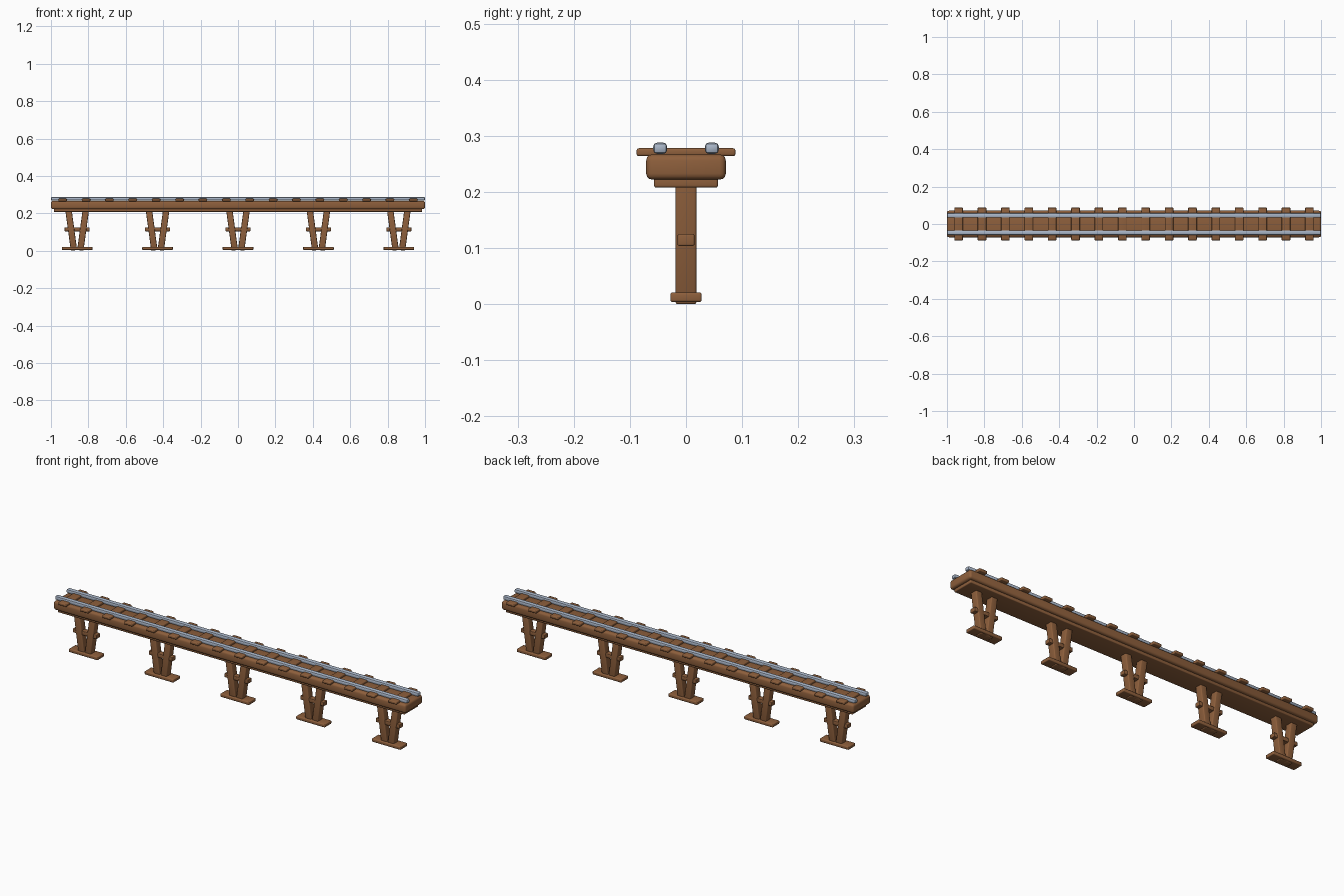
import bpy
import bmesh
import math
from mathutils import Matrix, Vector

cube = bpy.data.objects.get("Cube")
if cube:
    bpy.data.objects.remove(cube, do_unlink=True)


def material(name, color, metallic=0.0):
    mat = bpy.data.materials.new(name)
    mat.use_nodes = True
    mat.diffuse_color = color
    shader = mat.node_tree.nodes["Principled BSDF"]
    shader.inputs["Base Color"].default_value = color
    shader.inputs["Roughness"].default_value = 0.7
    return mat


wood = material("brown_wood", (0.27, 0.115, 0.045, 1))
steel = material("pale_steel", (0.40, 0.47, 0.58, 1))


def beam(name, center, size, mat, bevel, segments=3, tilt=0.0):
    """Rounded box, optionally leaning about the y axis."""
    bm = bmesh.new()
    bmesh.ops.create_cube(bm, size=1)
    bmesh.ops.scale(bm, vec=size, verts=bm.verts)
    bmesh.ops.bevel(bm, geom=bm.edges[:], offset=bevel, segments=segments,
                    profile=0.5, affect='EDGES')
    bmesh.ops.rotate(bm, cent=(0, 0, 0), verts=bm.verts,
                     matrix=Matrix.Rotation(tilt, 3, 'Y'))
    mesh = bpy.data.meshes.new(name)
    bm.to_mesh(mesh)
    bm.free()
    mesh.materials.append(mat)
    obj = bpy.data.objects.new(name, mesh)
    obj.location = center
    bpy.context.collection.objects.link(obj)
    bpy.ops.object.select_all(action='DESELECT')
    obj.select_set(True)
    bpy.context.view_layer.objects.active = obj
    bpy.ops.object.shade_smooth_by_angle(angle=math.radians(40))
    return obj


# Bridge deck and the thinner board beneath it
beam("deck", (0, 0, 0.2445), (2, 0.142, 0.045), wood, 0.011)
beam("deck_underboard", (0, 0, 0.218), (1.97, 0.114, 0.02), wood, 0.004)

# Cross ties
TIES = 16
for i in range(TIES):
    x = (i - (TIES - 1) / 2) * 0.125
    beam(f"tie_{i + 1}", (x, 0, 0.271), (0.046, 0.176, 0.014), wood, 0.004)

# Rails
for side, name in ((1, "back_rail"), (-1, "front_rail")):
    beam(name, (0, side * 0.046, 0.278), (2, 0.025, 0.02), steel, 0.007, 2)

# Trestles: a V of two legs, a brace through them and a foot plate
for i in range(5):
    x = (i - 2) * 0.43
    tag = f"trestle_{i + 1}"
    beam(tag + "_foot", (x, 0, 0.0125), (0.164, 0.056, 0.017), wood, 0.004)
    beam(tag + "_brace", (x, 0, 0.1145), (0.134, 0.03, 0.021), wood, 0.003)
    for side, word in ((1, "left"), (-1, "right")):
        low = Vector((x + side * 0.017, 0, 0.002))
        high = Vector((x + side * 0.046, 0, 0.215))
        run = high - low
        beam(f"{tag}_{word}_leg", (low + high) / 2, (0.034, 0.037, run.length),
             wood, 0.004, tilt=math.atan2(run.x, run.z))
